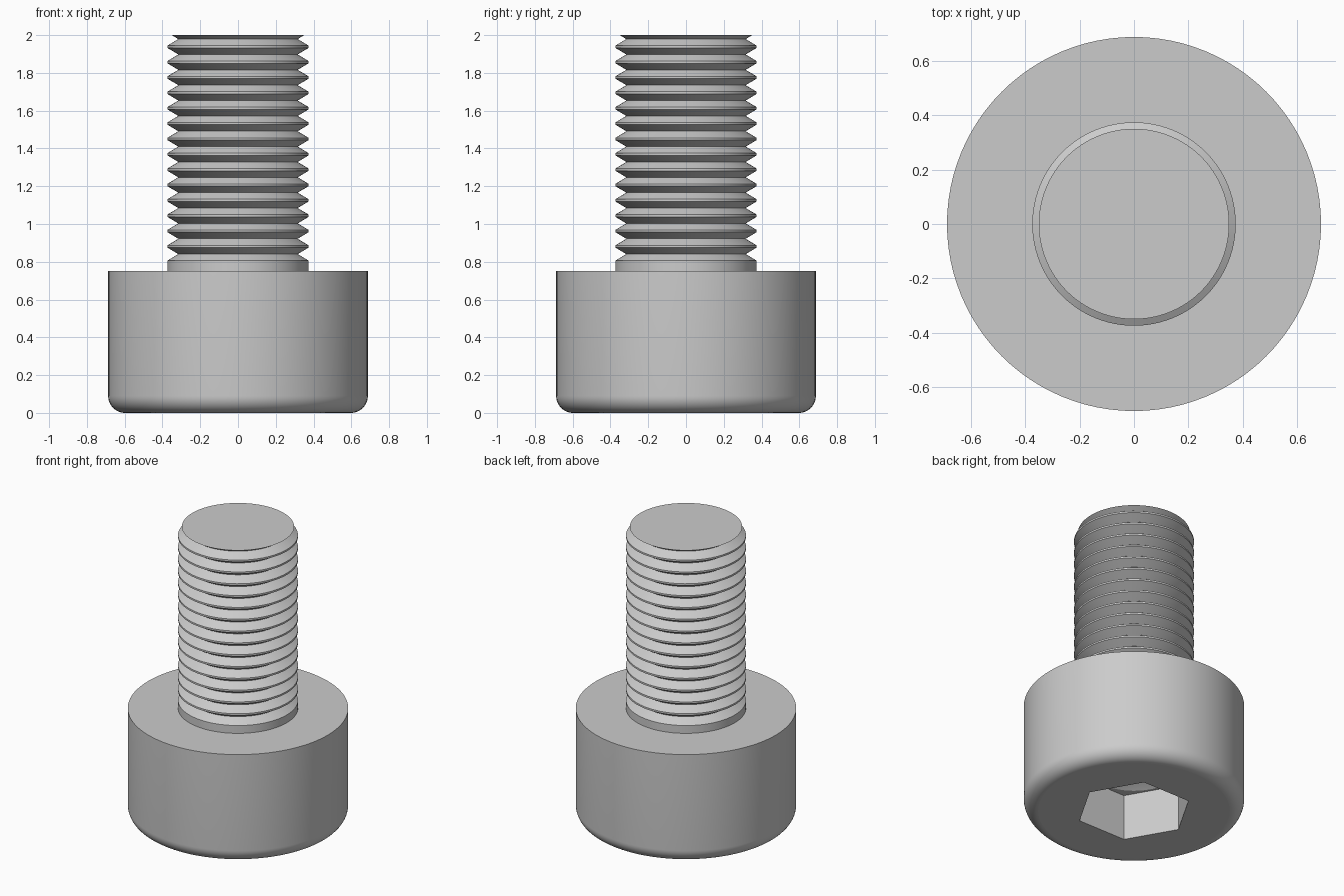
import bpy, bmesh, math

cube = bpy.data.objects.get("Cube")
if cube:
    bpy.data.objects.remove(cube)

SEGMENTS = 96
HEAD_R, HEAD_H, FILLET = 0.6875, 0.752, 0.09
SHANK_R, ROOT_R, PITCH = 0.374, 0.316, 0.0813
HEX_R, HEX_DEPTH, DRILL_R, DRILL_TIP = 0.361, 0.315, 0.295, 0.48

steel = bpy.data.materials.new("steel grey")
steel.use_nodes = True
grey = (0.6, 0.6, 0.6, 1)
steel.diffuse_color = grey
steel.node_tree.nodes["Principled BSDF"].inputs["Base Color"].default_value = grey


def ring(bm, radius, z, count=SEGMENTS):
    """Closed loop of vertices and edges around the z axis."""
    verts = []
    for i in range(count):
        a = math.tau * i / count
        verts.append(bm.verts.new((radius * math.cos(a), radius * math.sin(a), z)))
    edges = [bm.edges.new((verts[i - 1], verts[i])) for i in range(count)]
    return verts, edges


def skin(bm, lower, upper):
    """Quads between two loops of equal length."""
    for i in range(len(lower)):
        bm.faces.new((lower[i - 1], lower[i], upper[i], upper[i - 1]))


def lathe(bm, profile):
    """Revolve (radius, z) points; return the first and last loop."""
    loops = [ring(bm, r, z) for r, z in profile]
    for a, b in zip(loops, loops[1:]):
        skin(bm, a[0], b[0])
    return loops[0], loops[-1]


def fill_between(bm, outer, inner):
    """Flat face with a hole, between two loops."""
    bmesh.ops.triangle_fill(bm, use_beauty=True, edges=outer[1] + inner[1],
                            normal=(0, 0, -1))


def finish(bm, name):
    bmesh.ops.recalc_face_normals(bm, faces=bm.faces)
    mesh = bpy.data.meshes.new(name)
    bm.to_mesh(mesh)
    bm.free()
    mesh.materials.append(steel)
    obj = bpy.data.objects.new(name, mesh)
    bpy.context.collection.objects.link(obj)
    bpy.ops.object.select_all(action="DESELECT")
    obj.select_set(True)
    bpy.context.view_layer.objects.active = obj
    bpy.ops.object.shade_smooth_by_angle(angle=math.radians(25))
    # Level faces stay flat
    for p in mesh.polygons:
        if abs(p.normal.z) > 0.9999:
            p.use_smooth = False
    return obj


# Head: cylinder with rounded lower rim
bm = bmesh.new()
profile = []
for i in range(13):
    a = math.pi / 2 * i / 12
    profile.append((HEAD_R - FILLET + FILLET * math.sin(a), FILLET * (1 - math.cos(a))))
profile.append((HEAD_R, HEAD_H))
bottom, top = lathe(bm, profile)
fill_between(bm, top, ring(bm, SHANK_R, HEAD_H))

# Hexagonal socket with a drilled conical floor
mouth = ring(bm, HEX_R, 0, 6)
floor = ring(bm, HEX_R, HEX_DEPTH, 6)
drill = ring(bm, DRILL_R, HEX_DEPTH)
fill_between(bm, bottom, mouth)
skin(bm, mouth[0], floor[0])
fill_between(bm, floor, drill)
tip = bm.verts.new((0, 0, DRILL_TIP))
for edge in drill[1]:
    bm.faces.new((*edge.verts, tip))
finish(bm, "socket_head")

# Shank: plain collar followed by ring-shaped thread ridges
bm = bmesh.new()
profile = [(SHANK_R, HEAD_H)]
for k in range(15):
    z = 0.8 + PITCH * k
    if k:
        profile.append((SHANK_R, z - 0.006))
    profile += [(SHANK_R, z + 0.006), (ROOT_R, z + PITCH / 2)]
profile.append((0.35, 2.0))
start, end = lathe(bm, profile)
bm.faces.new(end[0])
finish(bm, "threaded_shank")
